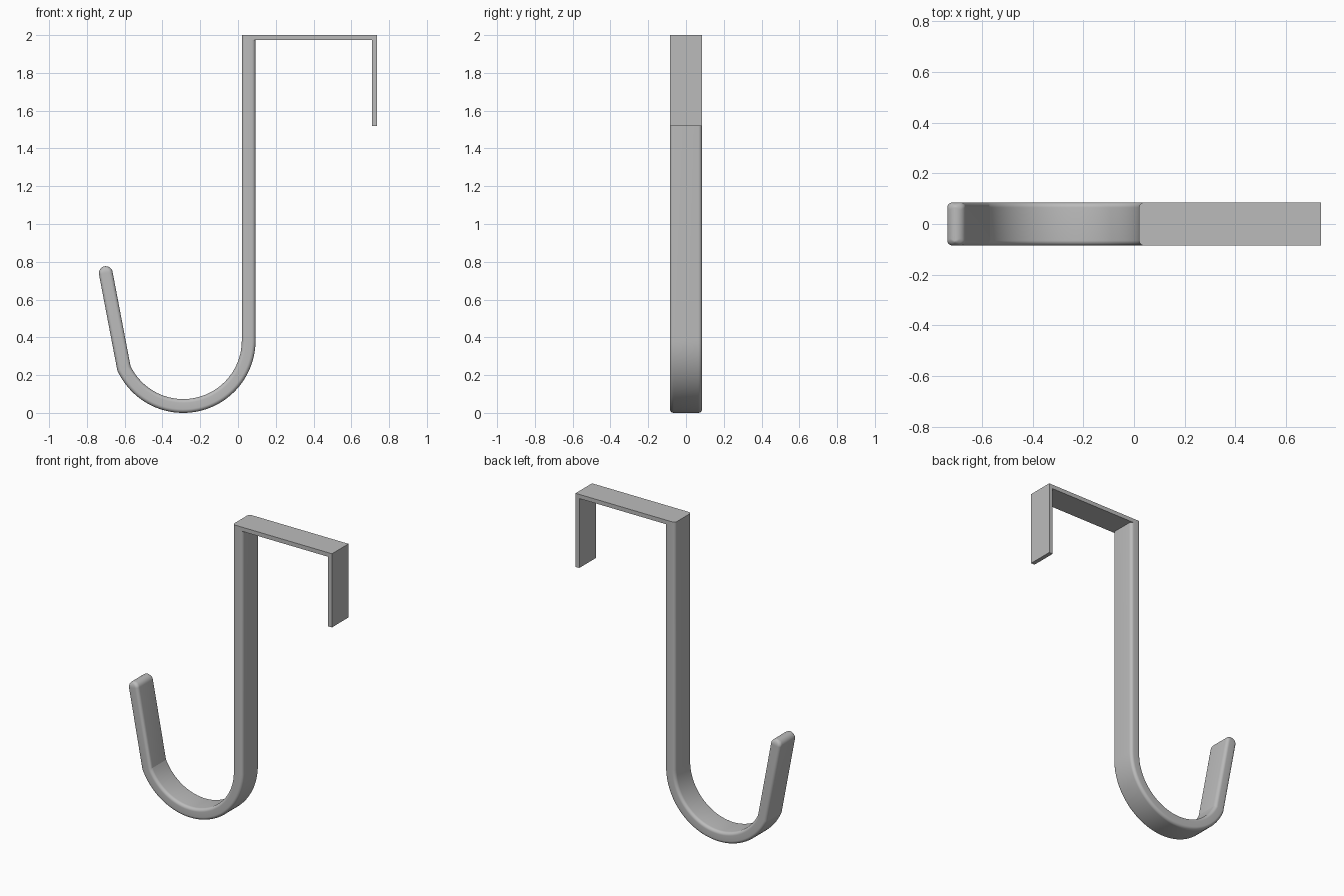
import bpy, bmesh, math
from mathutils import Vector

cube = bpy.data.objects.get("Cube")
if cube:
    bpy.data.objects.remove(cube, do_unlink=True)

GREY = (0.5, 0.5, 0.5, 1)
metal = bpy.data.materials.new("grey metal")
metal.use_nodes = True
metal.diffuse_color = GREY
metal.node_tree.nodes["Principled BSDF"].inputs["Base Color"].default_value = GREY

HALF_T, HALF_W, FILLET = 0.0365, 0.085, 0.02
TOP = 2.0


def finish(bm, name, angle=None):
    bmesh.ops.recalc_face_normals(bm, faces=bm.faces[:])
    mesh = bpy.data.meshes.new(name)
    bm.to_mesh(mesh)
    bm.free()
    obj = bpy.data.objects.new(name, mesh)
    bpy.context.collection.objects.link(obj)
    mesh.materials.append(metal)
    if angle:
        bpy.ops.object.select_all(action='DESELECT')
        obj.select_set(True)
        bpy.context.view_layer.objects.active = obj
        bpy.ops.object.shade_smooth_by_angle(angle=math.radians(angle))
    return obj


def section(half_t, half_w, r, steps=8):
    """Rounded rectangle as (across, y) pairs."""
    r = min(r, half_t * 0.98)
    pts = []
    for k, (sx, sy) in enumerate([(1, 1), (-1, 1), (-1, -1), (1, -1)]):
        for i in range(steps + 1):
            a = math.pi / 2 * (k + i / steps)
            pts.append((sx * (half_t - r) + r * math.cos(a),
                        sy * (half_w - r) + r * math.sin(a)))
    return pts


# Centre line of the hook: stem, round bend, leaning tip
radius = 0.3465
centre = Vector((-0.29, 0, radius + HALF_T))
path = [Vector((centre.x + radius, 0, TOP))]
for i in range(49):
    a = -math.radians(155) * i / 48
    path.append(centre + radius * Vector((math.cos(a), 0, math.sin(a))))
path.append(Vector((-0.70, 0, 0.74)))

# Each ring: position, across direction, section
rings = []
for i, p in enumerate(path):
    d_in = (p - path[max(i - 1, 0)]).normalized() if i else None
    d_out = (path[i + 1] - p).normalized() if i + 1 < len(path) else d_in
    d_in = d_in or d_out
    along = (d_in + d_out).normalized()
    across = Vector((-along.z, 0, along.x)) / along.dot(d_in)
    rings.append((p, across, section(HALF_T, HALF_W, FILLET)))

# Rounded end of the tip
end, direction = path[-1], (path[-1] - path[-2]).normalized()
across = Vector((-direction.z, 0, direction.x))
for i in range(1, 11):
    t = math.pi / 2 * i / 10
    rings.append((end + direction * HALF_T * math.sin(t), across,
                  section(max(HALF_T * math.cos(t), 0.001),
                          HALF_W - FILLET * (1 - math.cos(t)), FILLET)))

bm = bmesh.new()
loops = [[bm.verts.new(p + n * u + Vector((0, v, 0))) for u, v in sec]
         for p, n, sec in rings]
for a, b in zip(loops, loops[1:]):
    for i in range(len(a)):
        j = (i + 1) % len(a)
        bm.faces.new((a[i], a[j], b[j], b[i]))
bm.faces.new(loops[0])
bm.faces.new(loops[-1])
finish(bm, "hook", 13)

# Flat over-door bracket: bent strip extruded across the width
left, right, thick, drop = 0.07, 0.737, 0.027, 1.52
outline = [(left, TOP), (right, TOP), (right, drop), (right - thick, drop),
           (right - thick, TOP - thick), (left, TOP - thick)]
bm = bmesh.new()
face = bm.faces.new([bm.verts.new((x, -HALF_W, z)) for x, z in outline])
new = bmesh.ops.extrude_face_region(bm, geom=[face])["geom"]
bmesh.ops.translate(bm, vec=(0, 2 * HALF_W, 0),
                    verts=[v for v in new if isinstance(v, bmesh.types.BMVert)])
finish(bm, "door_bracket")
